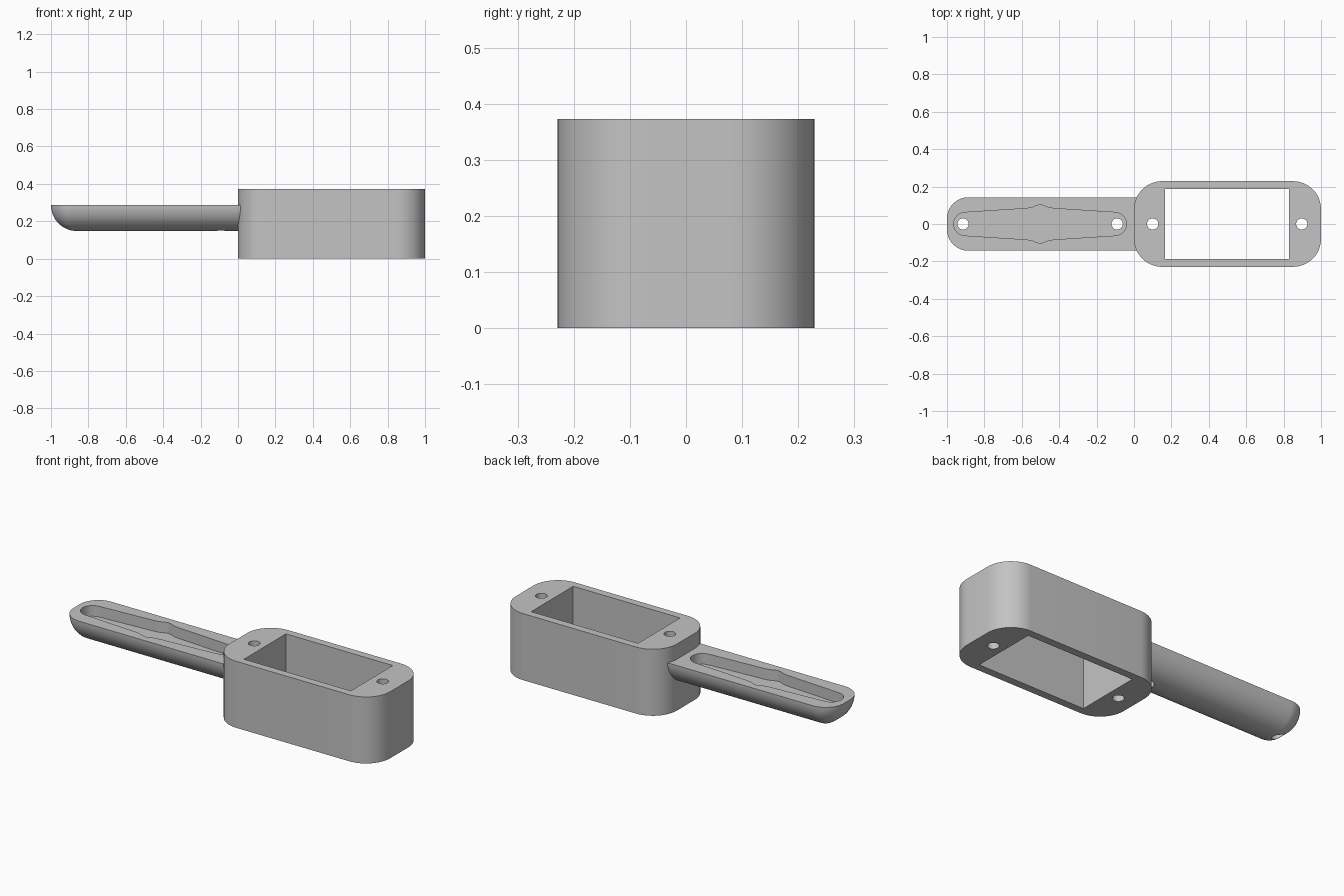
import bpy, bmesh
from math import sin, cos, pi, radians

cube = bpy.data.objects.get("Cube")
if cube:
    bpy.data.objects.remove(cube, do_unlink=True)

grey = bpy.data.materials.new("matte_grey")
grey.use_nodes = True
grey.diffuse_color = (0.55, 0.55, 0.55, 1)
grey.node_tree.nodes["Principled BSDF"].inputs["Base Color"].default_value = (0.55, 0.55, 0.55, 1)


def loft(name, rings):
    """Skin a stack of equal-length rings and cap both ends."""
    bm = bmesh.new()
    loops = [[bm.verts.new(p) for p in ring] for ring in rings]
    n = len(loops[0])
    for a, b in zip(loops, loops[1:]):
        for i in range(n):
            j = (i + 1) % n
            bm.faces.new((a[i], a[j], b[j], b[i]))
    bm.faces.new(loops[0])
    bm.faces.new(loops[-1])
    bmesh.ops.recalc_face_normals(bm, faces=bm.faces)
    mesh = bpy.data.meshes.new(name)
    bm.to_mesh(mesh)
    bm.free()
    mesh.materials.append(grey)
    obj = bpy.data.objects.new(name, mesh)
    bpy.context.collection.objects.link(obj)
    return obj


def prism(name, outline, z0, z1):
    return loft(name, [[(x, y, z) for x, y in outline] for z in (z0, z1)])


def arc(cx, cy, r, start, end, steps=16):
    return [(cx + r * cos(radians(start + (end - start) * i / steps)),
             cy + r * sin(radians(start + (end - start) * i / steps)))
            for i in range(steps + 1)]


def circle(cx, r):
    return arc(cx, 0, r, 0, 360, 32)[:-1]


def cut(obj, cutter):
    """Subtract the cutter, then discard it."""
    cutter.hide_render = True
    mod = obj.modifiers.new("cut", "BOOLEAN")
    mod.operation = "DIFFERENCE"
    mod.solver = "EXACT"
    mod.object = cutter
    bpy.context.view_layer.objects.active = obj
    bpy.ops.object.modifier_apply(modifier=mod.name)
    bpy.data.objects.remove(cutter, do_unlink=True)


def smooth(obj):
    bpy.ops.object.select_all(action="DESELECT")
    obj.select_set(True)
    bpy.context.view_layer.objects.active = obj
    bpy.ops.object.shade_smooth_by_angle(angle=radians(30))


# Housing: rounded block with a rectangular opening and two screw holes
W, H, R = 0.229, 0.373, 0.15
outline = (arc(1 - R, W - R, R, 0, 90) + arc(R, W - R, R, 90, 180)
           + arc(R, R - W, R, 180, 270) + arc(1 - R, R - W, R, 270, 360))
housing = prism("housing", outline, 0, H)
opening = [(0.167, -0.186), (0.83, -0.186), (0.83, 0.186), (0.167, 0.186)]
cut(housing, prism("opening_cutter", opening, -0.1, 0.5))
for x in (0.1, 0.897):
    cut(housing, prism("housing_hole_cutter", circle(x, 0.03), -0.1, 0.5))

# Handle: flat top, rounded underside and rounded free end
TOP, HALF, FILLET, CORNER, JOIN = 0.288, 0.143, 0.14, 0.115, 0.03
rings = []
for k in range(17):
    t = pi / 2 * k / 16
    inset = (FILLET - 0.002) * (1 - cos(t))
    w, r = HALF - inset, max(CORNER - inset, 0.0015)
    x0 = inset - 1
    ring = ([(JOIN, w)] + arc(x0 + r, w - r, r, 90, 180)
            + arc(x0 + r, r - w, r, 180, 270) + [(JOIN, -w)])
    rings.append([(x, y, TOP - FILLET * sin(t)) for x, y in ring])
handle = loft("handle", rings)

# Handle recess: tapered slot swelling around the middle
MID = -0.502
half = arc(-0.902, 0, 0.062, 180, 95, 12)
half += [(-0.575, 0.083)]
half += [(MID + 0.06 * i / 6, 0.085 + 0.0085 * (1 + cos(pi * i / 6)))
         for i in range(-6, 1)]
upper = half + [(2 * MID - x, y) for x, y in reversed(half[:-1])]
lower = [(x, -y) for x, y in reversed(upper[1:-1])]
cut(handle, prism("recess_cutter", upper + lower, TOP - 0.06, TOP + 0.1))
for x in (-0.914, -0.09):
    cut(handle, prism("handle_hole_cutter", circle(x, 0.03), -0.1, 0.5))

for part in (housing, handle):
    smooth(part)
